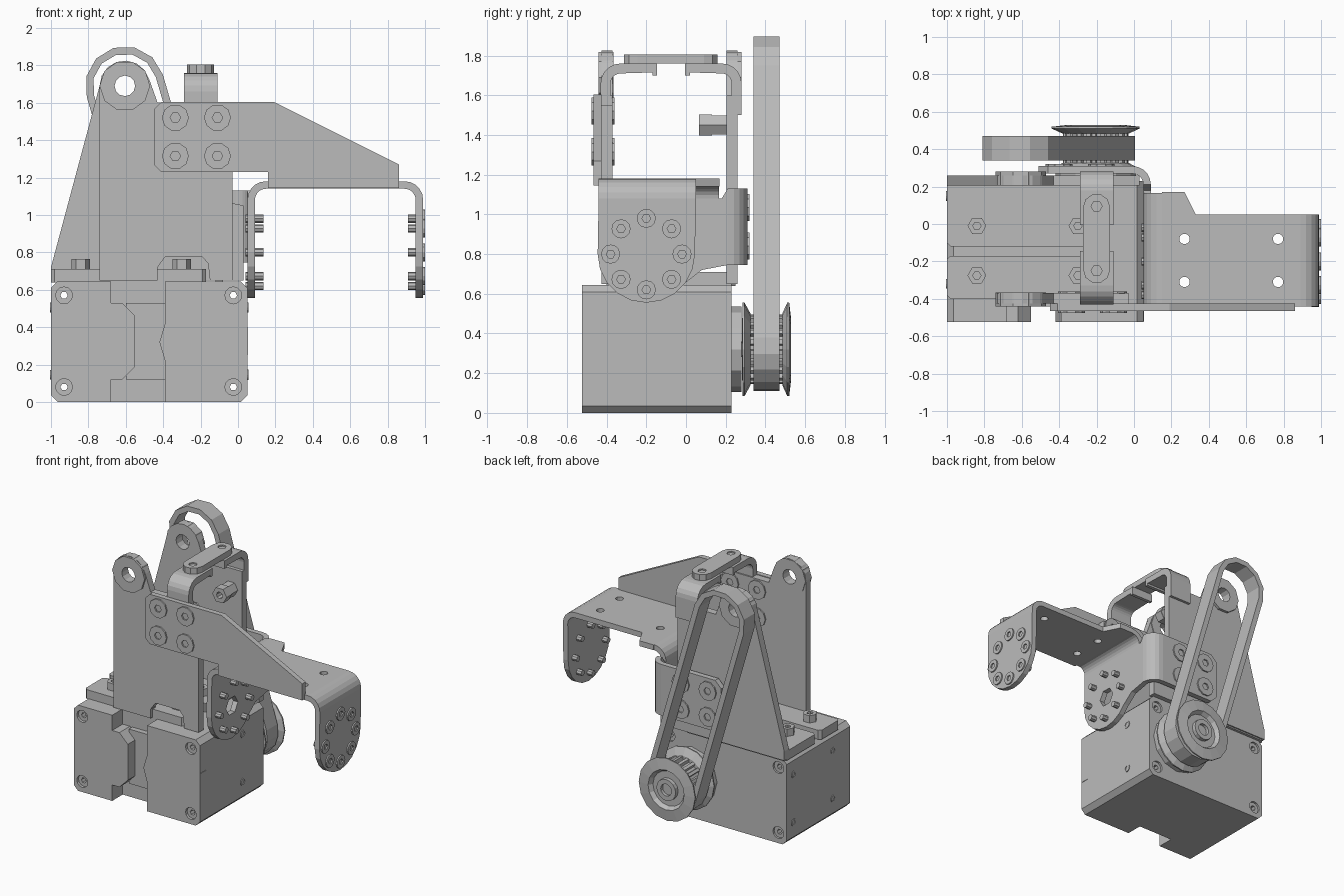
import bpy, bmesh
from math import sin, cos, pi, atan2
from mathutils import Matrix

if "Cube" in bpy.data.objects:
    bpy.data.objects.remove(bpy.data.objects["Cube"])

grey = bpy.data.materials.new("light_grey_metal")
grey.use_nodes = True
grey.diffuse_color = (0.5, 0.5, 0.5, 1)
grey.node_tree.nodes["Principled BSDF"].inputs["Base Color"].default_value = grey.diffuse_color

# Each frame maps a 2D outline to space: x -> (y, z), y -> (x, z), z -> (x, y)
FRAMES = {
    "x": Matrix(((0, 0, 1), (1, 0, 0), (0, 1, 0))).to_4x4(),
    "y": Matrix(((1, 0, 0), (0, 0, -1), (0, 1, 0))).to_4x4(),
    "z": Matrix.Identity(4),
}


def finish(name, bm):
    bmesh.ops.remove_doubles(bm, verts=bm.verts, dist=1e-5)
    bmesh.ops.recalc_face_normals(bm, faces=bm.faces)
    for face in bm.faces:
        face.smooth = False
    mesh = bpy.data.meshes.new(name)
    bm.to_mesh(mesh)
    bm.free()
    mesh.materials.append(grey)
    obj = bpy.data.objects.new(name, mesh)
    bpy.context.collection.objects.link(obj)


def plate(name, axis, lo, hi, outline, holes=()):
    """Extrude a flat outline with holes from lo to hi along an axis."""
    curve = bpy.data.curves.new(name, "CURVE")
    curve.dimensions = "2D"
    curve.fill_mode = "BOTH"
    curve.extrude = (hi - lo) / 2
    for loop in (outline, *holes):
        spline = curve.splines.new("POLY")
        spline.points.add(len(loop) - 1)
        for point, (u, v) in zip(spline.points, loop):
            point.co = (u, v, 0, 1)
        spline.use_cyclic_u = True
    helper = bpy.data.objects.new(name, curve)
    mesh = bpy.data.meshes.new_from_object(helper)
    bpy.data.objects.remove(helper)
    bm = bmesh.new()
    bm.from_mesh(mesh)
    bpy.data.meshes.remove(mesh)
    mid = (lo + hi) / 2
    shift = Matrix.Translation([mid if axis == k else 0 for k in "xyz"])
    bm.transform(shift @ FRAMES[axis])
    finish(name, bm)


def arc(u, v, r, start, end, n=5):
    angles = [(start + (end - start) * i / n) * pi / 180 for i in range(n + 1)]
    return [(u + r * cos(a), v + r * sin(a)) for a in angles]


def ring(u, v, r, n=12):
    return arc(u, v, r, 0, 360, n)[:-1]


def rect(u0, v0, u1, v1, c=0):
    if not c:
        return [(u0, v0), (u1, v0), (u1, v1), (u0, v1)]
    return [(u0 + c, v0), (u1 - c, v0), (u1, v0 + c), (u1, v1 - c),
            (u1 - c, v1), (u0 + c, v1), (u0, v1 - c), (u0, v0 + c)]


def bend(u, v, r, start, thick=0.04):
    return arc(u, v, r, start, start + 90) + arc(u, v, r - thick, start + 90, start)


def lathe_y(name, x, z, profile, n=16):
    bm = bmesh.new()
    verts = [bm.verts.new((x + r, y, z)) for r, y in profile]
    edges = [bm.edges.new(pair) for pair in zip(verts, verts[1:])]
    bmesh.ops.spin(bm, geom=verts + edges, cent=(x, 0, z), axis=(0, 1, 0),
                   angle=2 * pi, steps=n, use_merge=True)
    finish(name, bm)


# Motor housing with corner screws
corners = [(x, z) for x in (-0.93, -0.025) for z in (0.08, 0.57)]
wells = [ring(x, z, 0.045) for x, z in corners]
plate("motor_body", "y", -0.40, 0.23, rect(-1, 0, 0.05, 0.645, 0.035), wells)
plate("motor_front_right_block", "y", -0.525, -0.40,
      [(-0.965, 0), (-0.68, 0), (-0.68, 0.12), (-0.62, 0.12), (-0.55, 0.19), (-0.55, 0.46),
       (-0.62, 0.53), (-0.68, 0.53), (-0.68, 0.645), (-0.965, 0.645), (-1, 0.61), (-1, 0.035)],
      wells[:2])
plate("motor_front_left_block", "y", -0.525, -0.40,
      [(-0.39, 0), (0.015, 0), (0.05, 0.035), (0.05, 0.61), (0.015, 0.645), (-0.39, 0.645),
       (-0.39, 0.42), (-0.42, 0.32), (-0.39, 0.22)], wells[2:])
plate("motor_front_mid_step", "y", -0.44, -0.40, rect(-0.6, 0.12, -0.39, 0.53))
for x, z in corners:
    plate("corner_screw", "y", -0.505, 0.215, ring(x, z, 0.046), [ring(x, z, 0.02, 6)])
for z in (0.145, 0.505):
    plate("left_port", "x", 0.05, 0.055, ring(-0.015, z, 0.028), [ring(-0.015, z, 0.018)])
    for y in (-0.32, 0.15):
        plate("right_port", "x", -1.004, -1.0, ring(y, z, 0.026), [ring(y, z, 0.016)])
plate("side_tab", "x", 0.048, 0.053, rect(-0.52, 0.25, -0.455, 0.4))

# Feet of the two uprights, bolted on the housing
for y0, y1 in ((-0.40, -0.17), (-0.12, 0.25)):
    plate("foot", "z", 0.64, 0.71, rect(-1, y0, -0.17, y1, 0.02))
for x in (-0.84, -0.3):
    for y in (-0.01, -0.275):
        plate("foot_bolt", "z", 0.70, 0.765, ring(x, y, 0.05, 6), [ring(x, y, 0.022, 6)])

# Uprights with pivot eyes
PX, PZ = -0.605, 1.69
eye = ring(PX, PZ, 0.055)
front_foot = [(-0.11, 1.55), (-0.03, 1.55), (-0.03, 0.65), (-0.15, 0.65), (-0.16, 0.74),
              (-0.19, 0.775), (-0.39, 0.775), (-0.43, 0.72), (-0.43, 0.65)]
back_foot = [(-0.11, 1.08), (0.03, 1.05), (0.03, 0.65)]
for name, left, right, y0, y1, eye0, eye1 in (
        ("front_upright", [(-0.74, 0.65)], front_foot, -0.425, -0.37, -0.44, -0.365),
        ("back_upright", [(-1, 0.65), (-1, 0.72)], back_foot, 0.205, 0.26, 0.205, 0.28)):
    plate(name, "y", y0, y1, left + arc(PX, PZ, 0.135, 180, 15, 7)
          + [(-0.43, 1.6), (-0.11, 1.6)] + right, [eye])
    plate("pivot_eye", "y", eye0, eye1, ring(PX, PZ, 0.135, 10), [eye])

# Folded top tabs and the strap bridging them
SX = -0.2
for s in (-1, 1):
    outer = [(0.355, 1.5)] + arc(0.255, 1.66, 0.1, 0, 90) + [(0.07, 1.76), (0.07, 1.7), (0.095, 1.7),
             (0.095, 1.715)] + arc(0.255, 1.66, 0.05, 90, 0) + [(0.305, 1.5)]
    plate("top_tab", "x", -0.29, -0.11, [(-0.075 + s * u, v) for u, v in outer])
strap_holes = [ring(SX, y, 0.03, 6) for y in (-0.25, 0.095)]
plate("top_strap", "z", 1.76, 1.805,
      arc(SX, 0.09, 0.072, 0, 180) + arc(SX, -0.245, 0.072, 180, 360), strap_holes)
for y in (-0.25, 0.095):
    plate("strap_screw", "z", 1.72, 1.795, ring(SX, y, 0.04))
plate("inner_nut", "y", 0.065, 0.13, ring(SX, 1.45, 0.06, 6), [ring(SX, 1.45, 0.025, 8)])
plate("inner_nut_base", "y", 0.13, 0.21, ring(SX, 1.45, 0.055, 6))

# Arm bracket: front web, deck, folds
plate("arm_web", "y", -0.465, -0.425,
      [(-0.41, 1.23), (0.16, 1.23), (0.16, 1.145), (0.86, 1.145), (0.86, 1.27), (0.19, 1.605),
       (-0.41, 1.605), (-0.45, 1.565), (-0.45, 1.27)])
plate("arm_deck", "z", 1.14, 1.18,
      [(0.15, -0.44), (0.89, -0.44), (0.89, 0.05), (0.33, 0.05), (0.27, 0.17), (0.15, 0.17)],
      [ring(x, y, 0.028) for x in (0.27, 0.77) for y in (-0.08, -0.31)])
plate("inner_fold", "y", -0.44, 0.165, bend(0.15, 1.08, 0.1, 90))
plate("outer_fold", "y", -0.44, 0.05, bend(0.89, 1.08, 0.1, 0))

# Round-ended flaps carrying a circle of screws
CY, CZ = -0.2, 0.8
round_end = arc(CY, CZ, 0.245, 180, 360, 10)
plate("outer_flap", "x", 0.95, 0.99, [(-0.44, 1.08)] + round_end + [(0.05, 1.08)])
plate("inner_flap", "x", 0.05, 0.09,
      [(-0.44, 1.08)] + round_end[:9] + [(0.08, 0.72), (0.21, 0.745), (0.21, 1.13), (0.18, 1.08)],
      [ring(CY, CZ, 0.07, 6)])
for y, z in ring(CY, CZ, 0.18, 8):
    plate("outer_flap_screw", "x", 0.91, 0.96, ring(y, z, 0.022, 8))
    plate("outer_flap_head", "x", 0.98, 1.0, ring(y, z, 0.048), [ring(y, z, 0.022, 6)])
    plate("inner_flap_screw", "x", 0.04, 0.135, ring(y, z, 0.022, 8))
plate("back_fold", "z", 0.745, 1.13, bend(-0.01, 0.21, 0.1, 0))
plate("back_flange", "y", 0.27, 0.31, [(-0.01, 0.745), (-0.01, 1.13), (-0.46, 1.13), (-0.51, 1.08),
                                       (-0.51, 0.795), (-0.46, 0.745)])


def screw_square(name, xs, zs, y0, y1):
    for x in xs:
        for z in zs:
            plate(name, "y", y0, y1, ring(x, z, 0.072, 10), [ring(x, z, 0.028, 6)])


screw_square("web_screw", (-0.335, -0.11), (1.52, 1.315), -0.476, -0.46)
screw_square("web_nut", (-0.335, -0.11), (1.52, 1.315), -0.372, -0.36)
screw_square("flange_screw", (-0.4, -0.175), (1.035, 0.84), 0.305, 0.32)

# Drive pulley
WX, WZ = -0.205, 0.32
plate("motor_boss", "y", 0.23, 0.28, ring(WX, WZ, 0.215, 12))
teeth = [(WX + r * cos(a), WZ + r * sin(a))
         for i in range(20) for r, d in ((0.15, 0), (0.15, 0.4), (0.175, 0.5), (0.175, 0.9))
         for a in [(i + d) * pi / 10]]
plate("pulley_teeth", "y", 0.30, 0.50, teeth)
lathe_y("inner_rim", WX, WZ, [(0, 0.28), (0.235, 0.285), (0.235, 0.295), (0.18, 0.325), (0, 0.325)])
lathe_y("outer_rim", WX, WZ, [(0, 0.485), (0.18, 0.485), (0.235, 0.51), (0.235, 0.52), (0.15, 0.53),
                              (0.13, 0.50), (0.08, 0.50), (0.08, 0.53), (0.045, 0.53),
                              (0.045, 0.505), (0, 0.505)])

# Drive belt around the pulley and the pivot axis
tilt = atan2(PZ - WZ, PX - WX) * 180 / pi


def belt_loop(r):
    return arc(PX, PZ, r, tilt - 90, tilt + 90, 6) + arc(WX, WZ, r, tilt + 90, tilt + 270, 8)


plate("drive_belt", "y", 0.34, 0.47, belt_loop(0.212), [belt_loop(0.172)])
